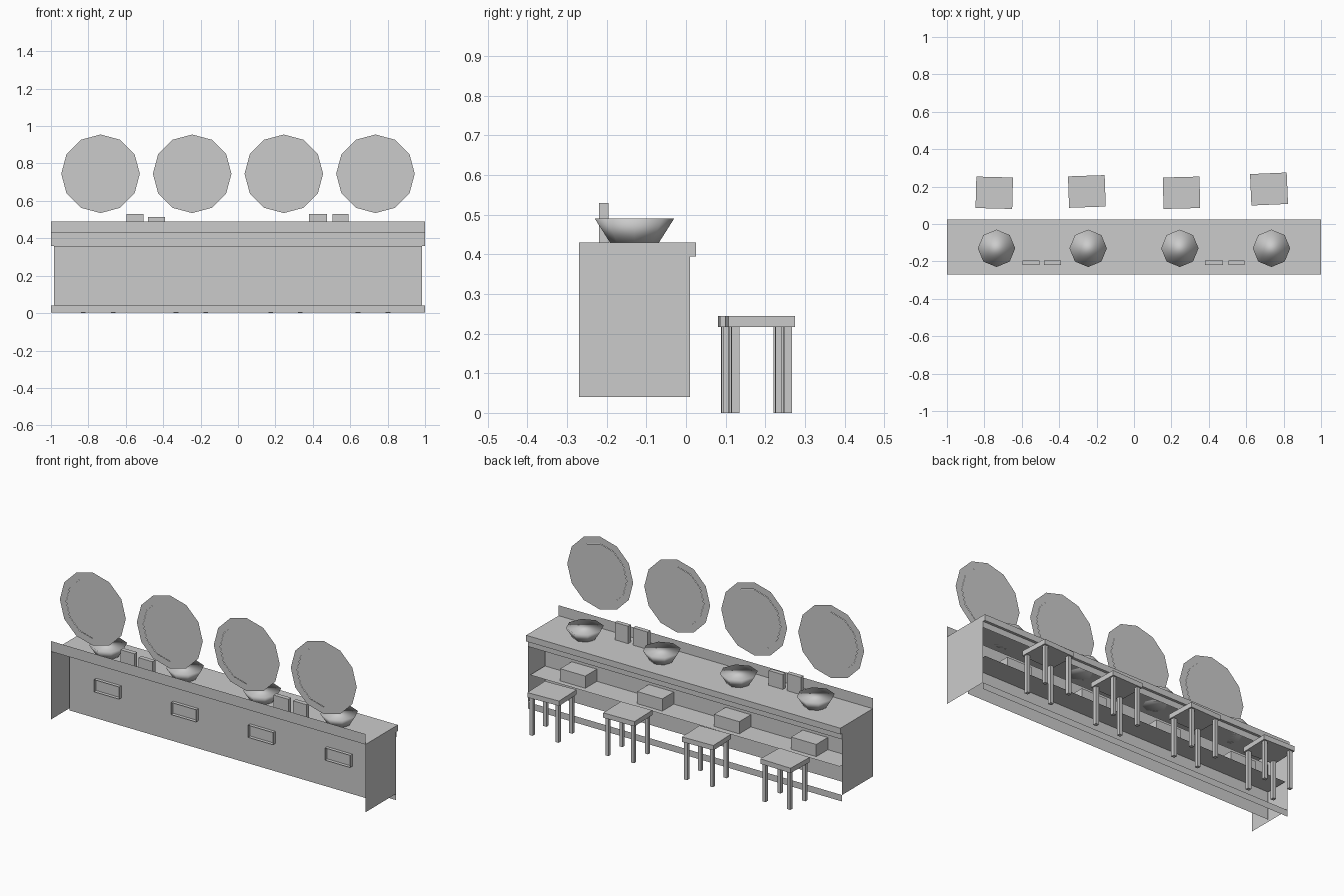
import bpy, bmesh, math
from mathutils import Matrix, Vector

if "Cube" in bpy.data.objects:
    bpy.data.objects.remove(bpy.data.objects["Cube"])


def finish(name, bm):
    bmesh.ops.recalc_face_normals(bm, faces=bm.faces)
    me = bpy.data.meshes.new(name)
    bm.to_mesh(me)
    bm.free()
    ob = bpy.data.objects.new(name, me)
    bpy.context.collection.objects.link(ob)
    return ob


def add_box(bm, x0, x1, y0, y1, z0, z1):
    size = Matrix.Diagonal((x1 - x0, y1 - y0, z1 - z0, 1))
    mid = Matrix.Translation(((x0 + x1) / 2, (y0 + y1) / 2, (z0 + z1) / 2))
    bmesh.ops.create_cube(bm, size=1, matrix=mid @ size)


def box(name, *dims):
    bm = bmesh.new()
    add_box(bm, *dims)
    return finish(name, bm)


def sheet(name, origin, a, b):
    """Single flat panel spanned by two edge vectors."""
    o, a, b = Vector(origin), Vector(a), Vector(b)
    bm = bmesh.new()
    bm.faces.new([bm.verts.new(p) for p in (o, o + a, o + a + b, o + b)])
    return finish(name, bm)


def circle(bm, cx, y, cz, r, n=12):
    return [bm.verts.new((cx + r * math.sin(2 * math.pi * i / n), y,
                          cz + r * math.cos(2 * math.pi * i / n))) for i in range(n)]


# Counter top, overhanging lip and thin panels
W = 0.985
sheet("counter_top", (-1, -0.27, 0.43), (2, 0, 0), (0, 0.28, 0))
box("counter_lip", -1, 1, 0.01, 0.025, 0.395, 0.43)
sheet("backsplash", (-1, -0.27, 0.43), (2, 0, 0), (0, 0, 0.06))
sheet("apron", (-1, 0.01, 0.36), (2, 0, 0), (0, 0, 0.035))
sheet("kick_rail", (-1, 0.01, 0.003), (2, 0, 0), (0, 0, 0.037))
sheet("inner_panel", (-W, -0.125, 0.04), (2 * W, 0, 0), (0, 0, 0.32))
sheet("shelf", (-W, -0.125, 0.20), (2 * W, 0, 0), (0, 0.135, 0))
for side, x in (("left", -1), ("right", 1)):
    sheet(side + "_end_panel", (x, -0.27, 0.04), (0, 0.28, 0), (0, 0, 0.39))

for x in (-0.735, -0.245, 0.245, 0.735):
    # Round mirror: flat frame ring and glass
    bm = bmesh.new()
    outer = circle(bm, x, -0.27, 0.745, 0.21)
    inner = circle(bm, x, -0.27, 0.745, 0.17)
    for i in range(12):
        j = (i + 1) % 12
        bm.faces.new((outer[i], outer[j], inner[j], inner[i]))
    finish("mirror_frame", bm)
    bm = bmesh.new()
    bm.faces.new(circle(bm, x, -0.268, 0.745, 0.17))
    finish("mirror_glass", bm)

    # Eight-sided tapered basin
    bm = bmesh.new()
    bmesh.ops.create_cone(bm, cap_ends=True, segments=8, radius1=0.062, radius2=0.1,
                          depth=0.06, matrix=Matrix.Translation((x, -0.13, 0.46)))
    for f in bm.faces:
        f.smooth = True
    finish("basin", bm)

    # Drawer box on the shelf, open at the rear
    bm = bmesh.new()
    add_box(bm, x - 0.08, x + 0.08, -0.145, -0.02, 0.2, 0.27)
    bm.faces.ensure_lookup_table()
    rear = min(bm.faces, key=lambda f: f.calc_center_median().y)
    bmesh.ops.delete(bm, geom=[rear], context='FACES_ONLY')
    finish("shelf_box", bm)

# Small boxes standing on the counter
for x0, x1, top in ((-0.595, -0.505, 0.53), (-0.48, -0.39, 0.515),
                    (0.38, 0.475, 0.53), (0.505, 0.59, 0.53)):
    box("counter_box", x0, x1, -0.22, -0.195, 0.43, top)

# Slightly turned stools
for x, y, turn in ((-0.747, 0.167, -1.5), (-0.252, 0.174, 2),
                   (0.254, 0.167, 1.5), (0.722, 0.187, 2.5)):
    place = Matrix.Translation((x, y, 0)) @ Matrix.Rotation(math.radians(turn), 4, 'Z')
    seat = box("seat", -0.098, 0.098, -0.084, 0.084, 0.217, 0.245)
    seat.matrix_world = place
    bm = bmesh.new()
    for sx in (-1, 1):
        for sy in (-1, 1):
            cx, cy = sx * 0.08, sy * 0.066
            add_box(bm, cx - 0.01, cx + 0.01, cy - 0.01, cy + 0.01, 0, 0.217)
    finish("stool_legs", bm).matrix_world = place
